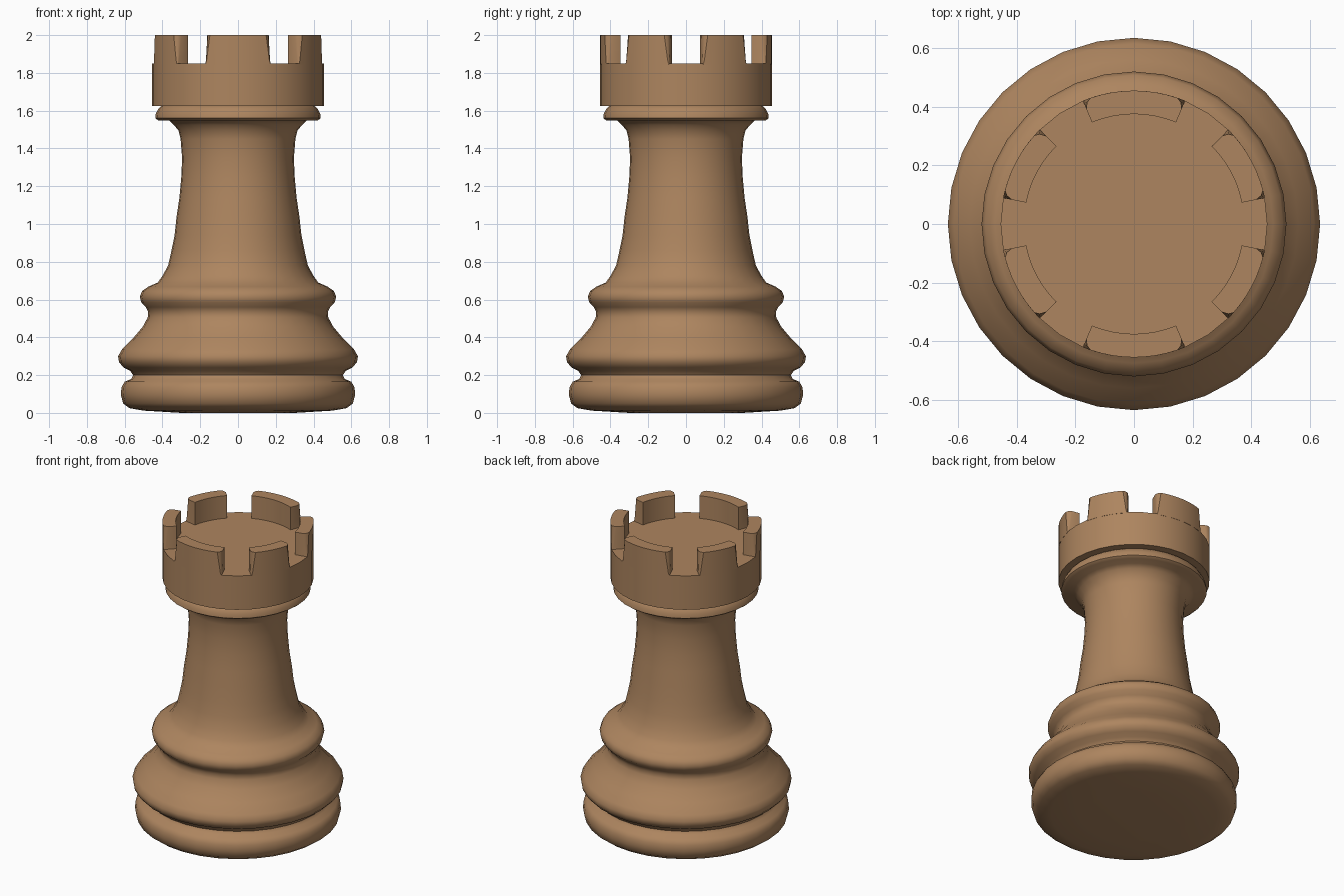
import bpy, bmesh, math

if "Cube" in bpy.data.objects:
    bpy.data.objects.remove(bpy.data.objects["Cube"])

SIDES = 32
STEP = 2 * math.pi / SIDES

wood = bpy.data.materials.new("tan_wood")
wood.diffuse_color = (0.42, 0.235, 0.115, 1)
wood.use_nodes = True
wood.node_tree.nodes["Principled BSDF"].inputs["Base Color"].default_value = wood.diffuse_color


def finish(name, bm, angle):
    """Turn a bmesh into a named, smooth-shaded object."""
    bmesh.ops.recalc_face_normals(bm, faces=bm.faces[:])
    mesh = bpy.data.meshes.new(name)
    bm.to_mesh(mesh)
    bm.free()
    mesh.materials.append(wood)
    obj = bpy.data.objects.new(name, mesh)
    bpy.context.collection.objects.link(obj)
    bpy.ops.object.select_all(action='DESELECT')
    bpy.context.view_layer.objects.active = obj
    obj.select_set(True)
    bpy.ops.object.shade_smooth_by_angle(angle=math.radians(angle))


def loft(bm, rings):
    """Bridge equal-length closed rings of points and cap both ends."""
    loops = [[bm.verts.new(p) for p in ring] for ring in rings]
    n = len(loops[0])
    for a, b in zip(loops, loops[1:]):
        for i in range(n):
            j = (i + 1) % n
            bm.faces.new((a[i], a[j], b[j], b[i]))
    bm.faces.new(loops[0])
    bm.faces.new(loops[-1])


def lathe(name, profile, angle):
    bm = bmesh.new()
    loft(bm, [[(r * math.cos(i * STEP), r * math.sin(i * STEP), z)
               for i in range(SIDES)] for r, z in profile])
    finish(name, bm, angle)


# Turned body: foot, two mouldings, tapering stem and collar
lathe("turned_body", [
    (0.30, 0.0), (0.50, 0.012), (0.575, 0.025), (0.608, 0.05), (0.62, 0.095),
    (0.617, 0.135), (0.60, 0.165), (0.565, 0.18), (0.555, 0.20),
    (0.57, 0.222), (0.605, 0.24), (0.63, 0.268), (0.635, 0.30),
    (0.615, 0.335), (0.56, 0.39), (0.505, 0.455), (0.478, 0.505),
    (0.475, 0.535), (0.488, 0.56), (0.512, 0.585), (0.52, 0.615),
    (0.508, 0.645), (0.475, 0.668), (0.425, 0.69), (0.40, 0.725),
    (0.37, 0.78), (0.352, 0.86), (0.336, 0.94), (0.325, 1.04),
    (0.31, 1.14), (0.30, 1.25), (0.296, 1.35), (0.304, 1.45),
    (0.315, 1.495), (0.34, 1.525), (0.362, 1.547), (0.42, 1.547),
    (0.438, 1.56), (0.435, 1.585), (0.42, 1.612), (0.40, 1.63)], 50)

# Crown drum with its flat floor
lathe("crown_drum", [(0.455, 1.625), (0.455, 1.85)], 30)


def outline(first, last, z, shrink, corner):
    """Sector outline whose outer corners are rounded by pulling ends in."""
    a0, a1 = first * STEP, last * STEP
    inner, outer, n = 0.375, 0.455, 2 * (last - first)
    pts = [(inner, a1 + (a0 - a1) * i / n) for i in range(n + 1)]
    b0, b1 = a0 + shrink, a1 - shrink
    pts += [(outer - corner, a0), (outer - corner * 0.35, a0 + shrink * 0.4)]
    pts += [(outer, b0 + (b1 - b0) * i / n) for i in range(n + 1)]
    pts += [(outer - corner * 0.35, a1 - shrink * 0.4), (outer - corner, a1)]
    return [(r * math.cos(a), r * math.sin(a), z) for r, a in pts]


# Battlements: spans in 32nds of a turn, leaving two-step slots between them
bm = bmesh.new()
for first, last in ((1, 4), (6, 10), (12, 15), (17, 20), (22, 26), (28, 31)):
    loft(bm, [outline(first, last, z, s, c) for z, s, c in (
        (1.845, 0.006, 0.003), (1.87, 0.02, 0.012),
        (1.92, 0.035, 0.02), (2.0, 0.06, 0.03))])
finish("battlements", bm, 35)
